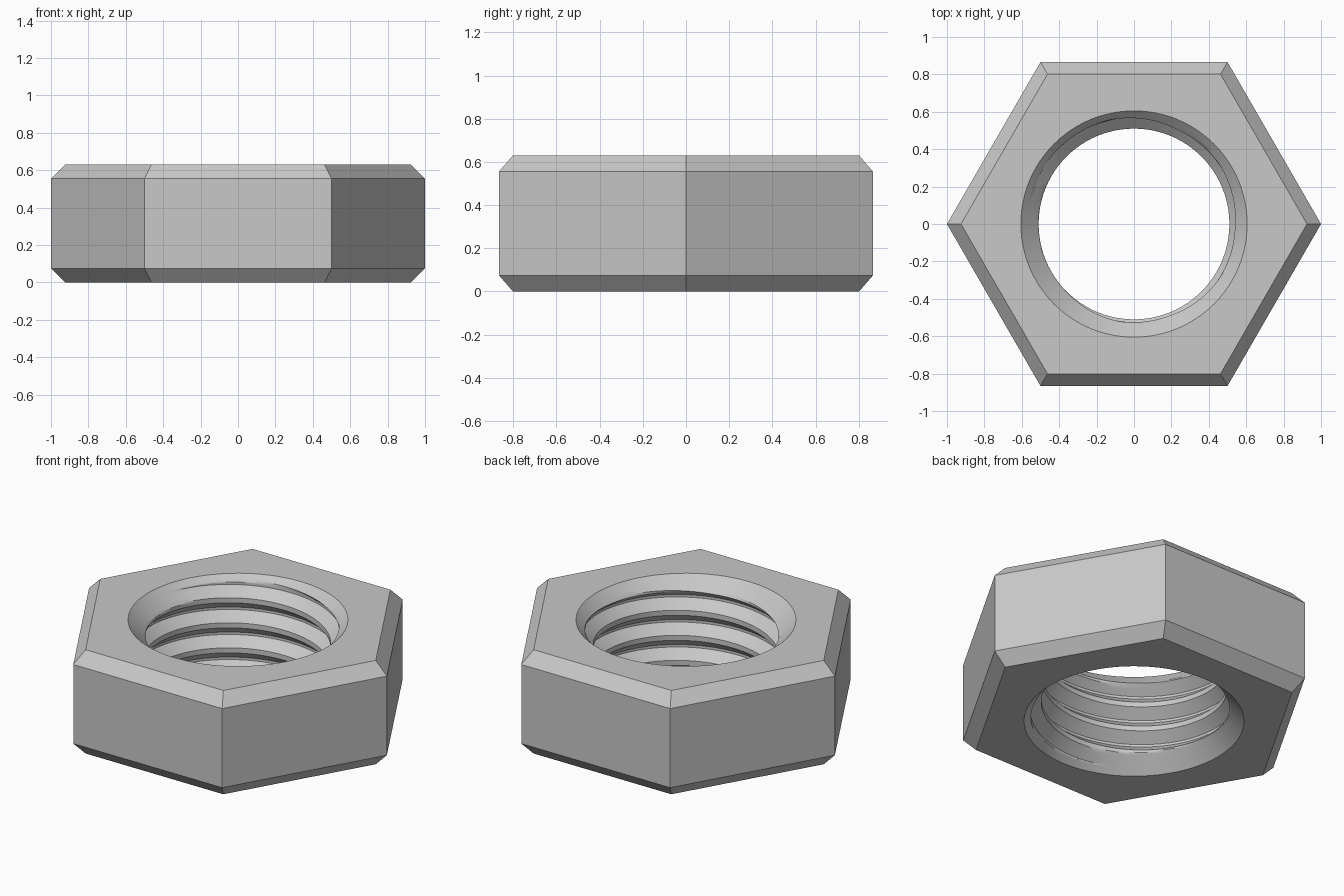
import bpy
import bmesh
from math import cos, sin, tau, ceil

cube = bpy.data.objects.get("Cube")
if cube:
    bpy.data.objects.remove(cube)

HEIGHT, CHAMFER = 0.63, 0.075
LIP = 0.605                      # countersink radius at both faces
CREST, ROOT = 0.51, 0.57         # thread radii
PITCH, START = 0.152, -0.167     # thread lead and starting height
SEGS, SUB = 96, 4
# One turn of the thread: (fraction of pitch, radius)
PROFILE = [(0, CREST), (0.2, CREST), (0.55, ROOT), (0.65, ROOT), (1, CREST)]

steel = bpy.data.materials.new("steel_grey")
steel.use_nodes = True
colour = (0.58, 0.58, 0.58, 1)
steel.diffuse_color = colour
steel.node_tree.nodes["Principled BSDF"].inputs["Base Color"].default_value = colour

bm = bmesh.new()


def ring(radius, z, count):
    return [bm.verts.new((radius * cos(tau * i / count), radius * sin(tau * i / count), z))
            for i in range(count)]


# Chamfered hexagonal outside
rings = [ring(1 - CHAMFER, 0, 6), ring(1, CHAMFER, 6),
         ring(1, HEIGHT - CHAMFER, 6), ring(1 - CHAMFER, HEIGHT, 6)]
for low, high in zip(rings, rings[1:]):
    for i in range(6):
        j = (i + 1) % 6
        bm.faces.new((low[i], low[j], high[j], high[i]))

# Flat faces, one sector per side, around the round opening
for hexagon, z in ((rings[0], 0), (rings[-1], HEIGHT)):
    lip = ring(LIP, z, SEGS)
    step = SEGS // 6
    for i in range(6):
        arc = [lip[(i * step + k) % SEGS] for k in range(step + 1)]
        bm.faces.new([hexagon[i], hexagon[(i + 1) % 6]] + arc[::-1])

# Helical thread rows, clipped by the end faces and the countersinks
turn = [(f0 + (f1 - f0) * s / SUB, r0 + (r1 - r0) * s / SUB)
        for (f0, r0), (f1, r1) in zip(PROFILE, PROFILE[1:]) for s in range(SUB)]
turns = ceil((HEIGHT - START) / PITCH) + 1
rows = [(START + (t + f) * PITCH, r) for t in range(turns) for f, r in turn]
columns = []
for i in range(SEGS + 1):
    angle = tau * i / SEGS
    column = []
    for base, radius in rows:
        z = min(max(base + PITCH * i / SEGS, 0), HEIGHT)
        r = max(radius, LIP - min(z, HEIGHT - z))
        if z in (0, HEIGHT):
            r = LIP
        column.append(bm.verts.new((r * cos(angle), r * sin(angle), z)))
    columns.append(column)
for a, b in zip(columns, columns[1:]):
    for k in range(len(rows) - 1):
        quad = (a[k], b[k], b[k + 1], a[k + 1])
        if max(v.co.z for v in quad) - min(v.co.z for v in quad) > 1e-6:
            bm.faces.new(quad)

# Weld the seam and the lips into one closed solid
bmesh.ops.remove_doubles(bm, verts=bm.verts, dist=1e-5)
bmesh.ops.delete(bm, geom=[v for v in bm.verts if not v.link_faces], context="VERTS")
bmesh.ops.recalc_face_normals(bm, faces=bm.faces)

mesh = bpy.data.meshes.new("hex_nut")
bm.to_mesh(mesh)
bm.free()
mesh.materials.append(steel)
nut = bpy.data.objects.new("hex_nut", mesh)
bpy.context.collection.objects.link(nut)

bpy.ops.object.select_all(action="DESELECT")
nut.select_set(True)
bpy.context.view_layer.objects.active = nut
bpy.ops.object.shade_smooth_by_angle(angle=0.4)
